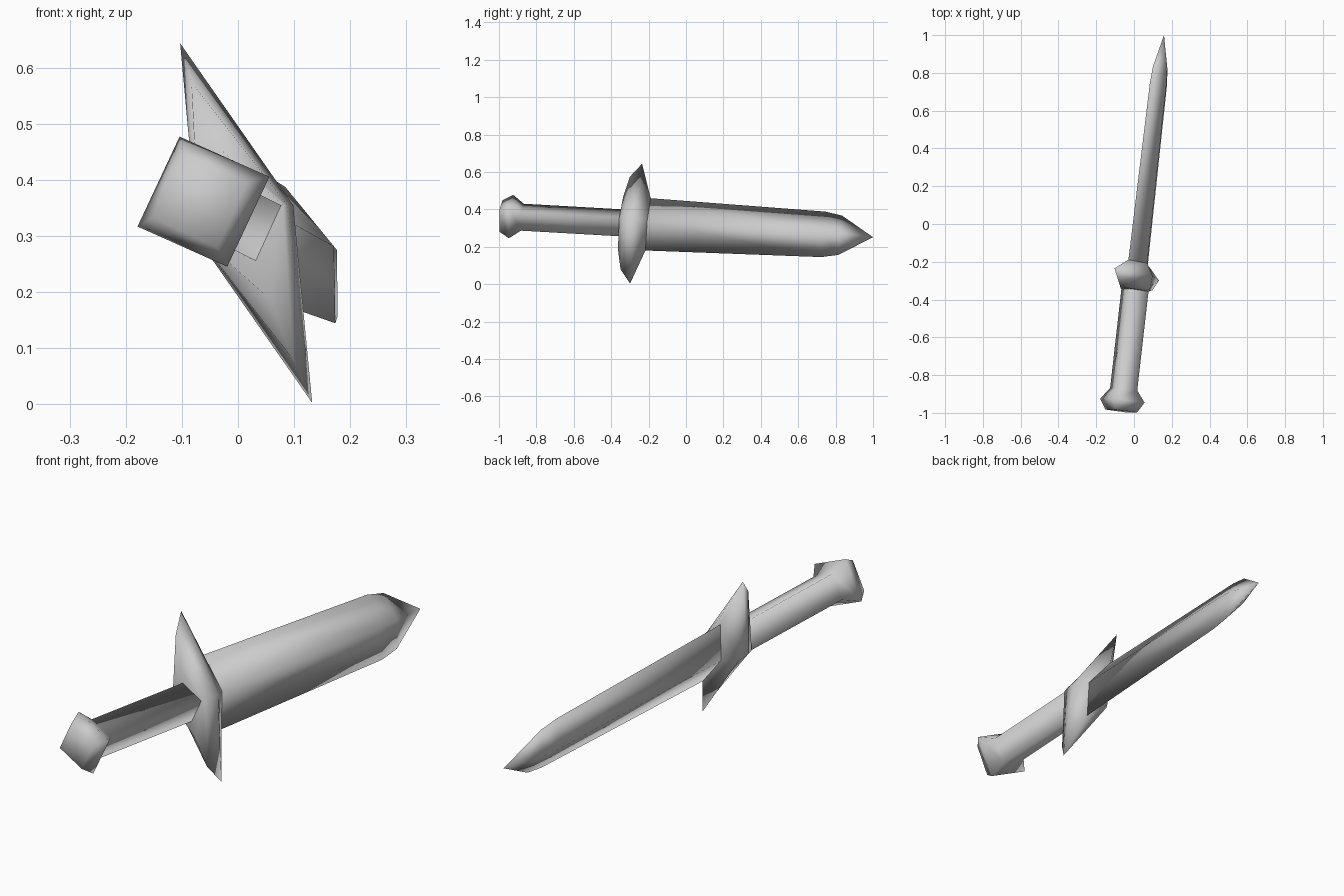
import bpy
import bmesh
from mathutils import Vector

default_cube = bpy.data.objects.get("Cube")
if default_cube:
    bpy.data.objects.remove(default_cube, do_unlink=True)

# One plain grey for the whole dagger
GREY = (0.6, 0.6, 0.6, 1.0)
metal = bpy.data.materials.new("plain_grey")
metal.use_nodes = True
metal.diffuse_color = GREY
metal.node_tree.nodes["Principled BSDF"].inputs["Base Color"].default_value = GREY

# Tilted frame: length runs along y, width towards the edges, thickness across the flats
AXIS = Vector((0.114, 1, -0.057))
WIDTH = Vector((-0.343, 0.094, 0.934)).normalized()
THICK = AXIS.cross(WIDTH).normalized()
ORIGIN = Vector((0.045, 0, 0.308))


def diamond_loft(name, sections):
    """Skin diamond sections (y, half width, half thickness); zero width is a point."""
    bm = bmesh.new()
    rings = []
    for y, w, t in sections:
        centre = ORIGIN + AXIS * y
        if w == 0:
            rings.append([bm.verts.new(centre)] * 4)
        else:
            offsets = (WIDTH * w, THICK * t, WIDTH * -w, THICK * -t)
            rings.append([bm.verts.new(centre + o) for o in offsets])
    for a, b in zip(rings, rings[1:]):
        for i in range(4):
            j = (i + 1) % 4
            corners = list(dict.fromkeys((a[i], a[j], b[j], b[i])))
            bm.faces.new(corners)
    for ring in (rings[0], rings[-1]):
        if len(set(ring)) == 4:
            bm.faces.new(ring)
    bmesh.ops.recalc_face_normals(bm, faces=bm.faces)
    for face in bm.faces:
        face.smooth = True
    mesh = bpy.data.meshes.new(name)
    bm.to_mesh(mesh)
    bm.free()
    mesh.materials.append(metal)
    obj = bpy.data.objects.new(name, mesh)
    bpy.context.collection.objects.link(obj)
    return obj


# Pommel flowing into the grip
diamond_loft("pommel_and_grip", [
    (-0.99, 0.09, 0.09),
    (-0.935, 0.124, 0.126),
    (-0.875, 0.077, 0.077),
    (-0.33, 0.077, 0.077),
])

# Crossguard with two long points
diamond_loft("crossguard", [
    (-0.35, 0.15, 0.08),
    (-0.325, 0.265, 0.085),
    (-0.267, 0.343, 0.09),
    (-0.203, 0.15, 0.052),
])

# Blade with a ridge on each flat and a tapered tip
diamond_loft("blade", [
    (-0.23, 0.15, 0.052),
    (0.735, 0.13, 0.045),
    (0.825, 0.112, 0.04),
    (1.0, 0, 0),
])
